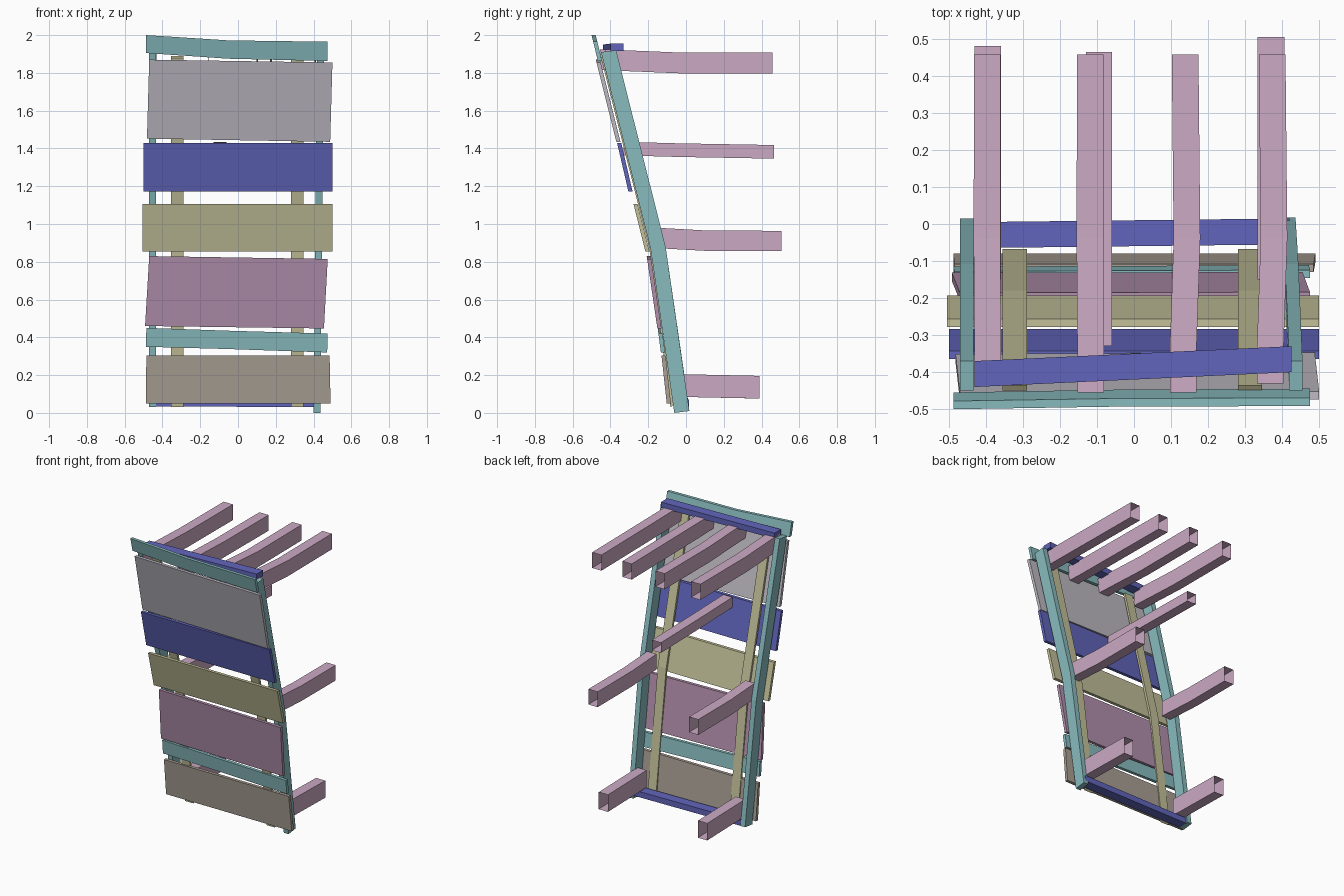
import bpy, bmesh

if "Cube" in bpy.data.objects:
    bpy.data.objects.remove(bpy.data.objects["Cube"])


def material(name, rgb):
    m = bpy.data.materials.new(name)
    m.diffuse_color = (*rgb, 1)
    m.use_nodes = True
    m.node_tree.nodes["Principled BSDF"].inputs["Base Color"].default_value = m.diffuse_color
    return m


TEAL = material("teal", (0.25, 0.5, 0.52))
PLUM = material("plum", (0.45, 0.28, 0.42))
BLUE = material("blue", (0.12, 0.13, 0.5))
OLIVE = material("olive", (0.55, 0.53, 0.32))
MAUVE = material("mauve", (0.52, 0.5, 0.55))
GREEN = material("green", (0.4, 0.35, 0.3))
PINK = material("pink", (0.6, 0.4, 0.55))


def loft(name, rings, mat, capped=True):
    """Skin a row of four-cornered rings."""
    bm = bmesh.new()
    vs = [[bm.verts.new(p) for p in r] for r in rings]
    for a, b in zip(vs, vs[1:]):
        for i in range(4):
            j = (i + 1) % 4
            bm.faces.new((a[i], a[j], b[j], b[i]))
    if capped:
        bm.faces.new(vs[0])
        bm.faces.new(vs[-1])
    bmesh.ops.recalc_face_normals(bm, faces=bm.faces)
    me = bpy.data.meshes.new(name)
    bm.to_mesh(me)
    bm.free()
    me.materials.append(mat)
    ob = bpy.data.objects.new(name, me)
    bpy.context.collection.objects.link(ob)
    return ob


def upright(name, path, w, d, mat):
    """Vertical bar through (x, y, z) points."""
    loft(name, [[(x - w / 2, y - d / 2, z), (x + w / 2, y - d / 2, z + 0.0),
                 (x + w / 2, y + d / 2, z + 0.01), (x - w / 2, y + d / 2, z + 0.01)]
                for x, y, z in path], mat)


def plank(name, columns, z0, y0, z1, y1, mat, t=0.022):
    """Leaning board; columns give (bottom x, bottom z, top x, top z)."""
    def fy(z):
        return y0 + (y1 - y0) * (z - z0) / (z1 - z0)
    loft(name, [[(xb, fy(zb), zb), (xt, fy(zt), zt),
                 (xt, fy(zt) + t, zt), (xb, fy(zb) + t, zb)]
                for xb, zb, xt, zt in columns], mat)


def beam(name, path, w, h, mat):
    """Open-ended joist along y; path gives (x, y, top z)."""
    loft(name, [[(x - w / 2, y, z - h), (x + w / 2, y, z - h),
                 (x + w / 2, y, z), (x - w / 2, y, z)] for x, y, z in path], mat, False)


def rail(name, a, b, w, h, mat):
    """Cross rail along x between two centres."""
    loft(name, [[(x, y - w / 2, z - h / 2), (x, y + w / 2, z - h / 2),
                 (x, y + w / 2, z + h / 2), (x, y - w / 2, z + h / 2)]
                for x, y, z in (a, b)], mat)


# Bent corner posts
upright("left_post", [(-0.452, -0.025, 0.03), (-0.452, -0.148, 0.87), (-0.452, -0.41, 1.91)],
        0.036, 0.08, TEAL)
upright("right_post", [(0.418, -0.022, 0.0), (0.426, -0.148, 0.87), (0.437, -0.41, 1.91)],
        0.036, 0.08, TEAL)

# Battens behind the boards
for side, x in (("left", -0.322), ("right", 0.313)):
    upright(side + "_batten", [(x, -0.075, 0.03), (x, -0.187, 0.87), (x, -0.443, 1.88)],
            0.065, 0.014, OLIVE)

# Wall boards from bottom to top
plank("board_1", [(-0.488, 0.05, -0.485, 0.305), (0.49, 0.05, 0.485, 0.305)],
      0.05, -0.102, 0.305, -0.13, GREEN)
plank("board_2", [(-0.488, 0.35, -0.485, 0.45), (-0.05, 0.338, -0.05, 0.435),
                  (0.472, 0.32, 0.475, 0.42)], 0.32, -0.133, 0.45, -0.15, TEAL)
plank("board_3", [(-0.492, 0.46, -0.47, 0.83), (0.455, 0.447, 0.475, 0.815)],
      0.45, -0.152, 0.83, -0.208, PLUM)
plank("board_4", [(-0.505, 0.855, -0.505, 1.105), (0.5, 0.855, 0.5, 1.105)],
      0.855, -0.215, 1.105, -0.278, OLIVE)
plank("board_5", [(-0.5, 1.172, -0.5, 1.43), (0.5, 1.172, 0.5, 1.43)],
      1.172, -0.305, 1.43, -0.365, BLUE)
plank("board_6", [(-0.482, 1.452, -0.47, 1.87), (0.488, 1.435, 0.5, 1.855)],
      1.44, -0.37, 1.86, -0.475, MAUVE)
plank("board_7", [(-0.487, 1.905, -0.487, 2.0), (-0.05, 1.875, -0.05, 1.972),
                  (0.475, 1.863, 0.475, 1.965)], 1.865, -0.467, 2.0, -0.5, TEAL)

# Top joists
for i, x in enumerate((-0.395, -0.117, 0.133, 0.368)):
    y0 = -0.455 if i in (1, 2) else -0.43
    kink = 0.01 if i > 1 else -0.002
    beam("top_joist_%d" % (i + 1), [(x, y0, 1.925), (x, -0.33, 1.92),
         (x + kink, -0.04, 1.908), (x + kink / 2, 0.458, 1.907)], 0.072, 0.11, PINK)

# Single joist below the top row
beam("middle_joist", [(-0.095, -0.33, 1.435), (-0.095, -0.04, 1.427), (-0.095, 0.465, 1.418)],
     0.07, 0.072, PINK)

# Lower joist pairs
for side, x, yend, yb in (("left", -0.395, 0.48, 0.38), ("right", 0.37, 0.505, 0.39)):
    beam(side + "_middle_joist", [(x, -0.15, 0.98), (x, 0.12, 0.965), (x, yend, 0.964)],
         0.072, 0.108, PINK)
    beam(side + "_low_joist", [(x, -0.04, 0.205), (x, yb, 0.196)], 0.072, 0.12, PINK)

# Cross rails at the top and bottom
rail("top_rail", (-0.43, -0.405, 1.93), (0.425, -0.365, 1.935), 0.07, 0.04, BLUE)
rail("bottom_rail", (-0.435, -0.03, 0.055), (0.42, -0.02, 0.05), 0.07, 0.04, BLUE)
